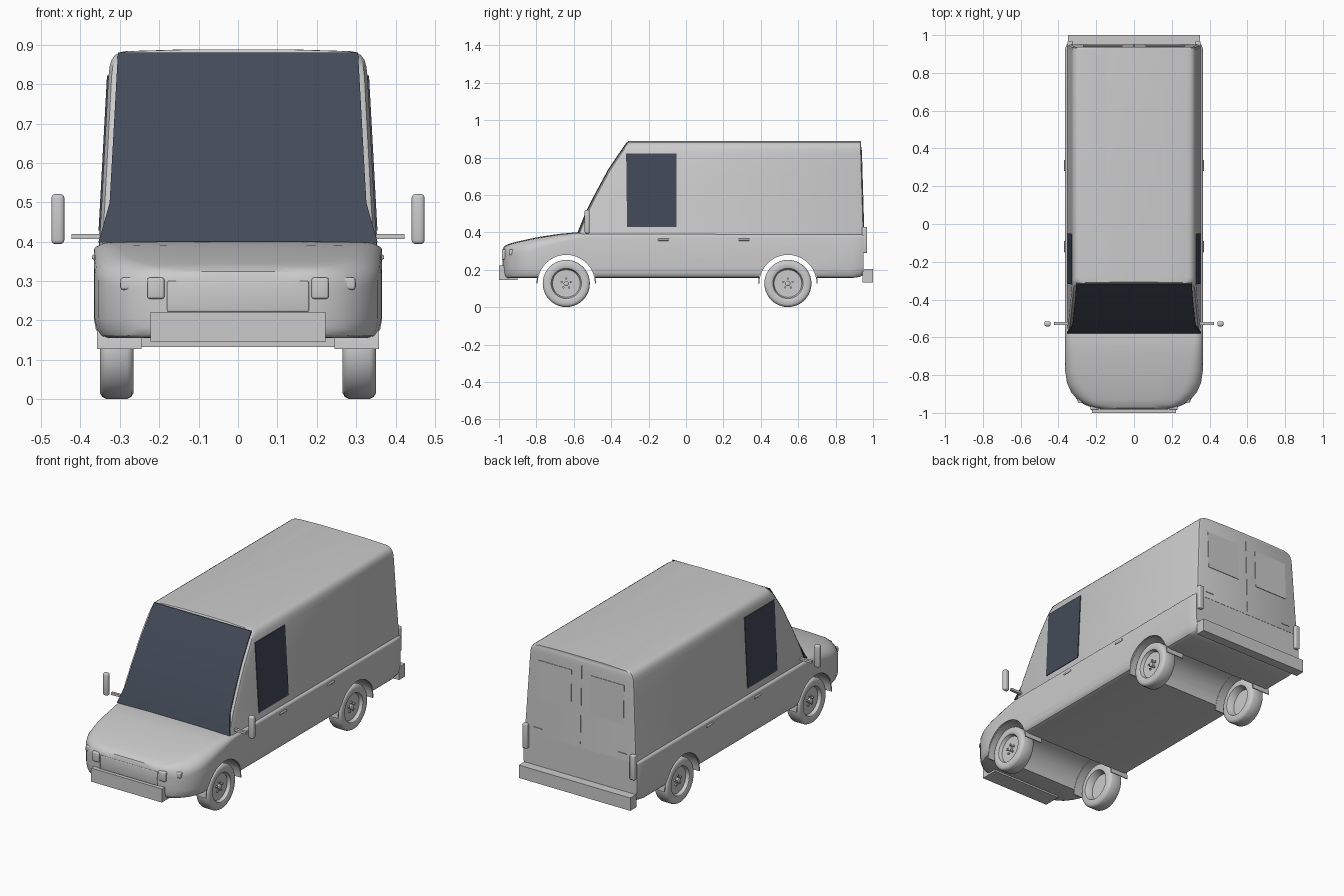
import bpy, bmesh, math
from mathutils import Vector

if "Cube" in bpy.data.objects:
    bpy.data.objects.remove(bpy.data.objects["Cube"])


def material(name, rgb):
    m = bpy.data.materials.new(name)
    m.diffuse_color = (*rgb, 1)
    m.use_nodes = True
    m.node_tree.nodes["Principled BSDF"].inputs["Base Color"].default_value = m.diffuse_color
    return m


GREY = material("body grey", (0.6, 0.6, 0.6))
GLASS = material("dark glass", (0.057, 0.07, 0.097))


def finish(name, bm, mat=GREY, angle=35):
    bmesh.ops.recalc_face_normals(bm, faces=bm.faces)
    me = bpy.data.meshes.new(name)
    bm.to_mesh(me)
    bm.free()
    me.materials.append(mat)
    ob = bpy.data.objects.new(name, me)
    bpy.context.collection.objects.link(ob)
    smooth(ob, angle)
    return ob


def smooth(ob, angle):
    bpy.ops.object.select_all(action='DESELECT')
    ob.select_set(True)
    bpy.context.view_layer.objects.active = ob
    bpy.ops.object.shade_smooth_by_angle(angle=math.radians(angle))


def loft(name, rings, mat=GREY, angle=35):
    """Skin closed rings of equal length and cap both ends."""
    bm = bmesh.new()
    vs = [[bm.verts.new(p) for p in r] for r in rings]
    n = len(rings[0])
    for a, b in zip(vs, vs[1:]):
        for i in range(n):
            j = (i + 1) % n
            bm.faces.new((a[i], a[j], b[j], b[i]))
    bm.faces.new(vs[0])
    bm.faces.new(vs[-1])
    return finish(name, bm, mat, angle)


def box(name, x, y, z, bevel=0, mat=GREY):
    bm = bmesh.new()
    bmesh.ops.create_cube(bm, size=1)
    for v in bm.verts:
        v.co = Vector([(r[0] + r[1]) / 2 + c * (r[1] - r[0]) for r, c in zip((x, y, z), v.co)])
    if bevel:
        bmesh.ops.bevel(bm, geom=bm.edges[:], offset=bevel, segments=3, profile=0.5, affect='EDGES')
    return finish(name, bm, mat)


def lathe(name, profile, y, z, s=1, n=40):
    """Spin (x, radius) points about an axis parallel to x."""
    return loft(name, [[(s * x, y + r * math.cos(2 * math.pi * i / n), z + r * math.sin(2 * math.pi * i / n))
                        for i in range(n)] for x, r in profile])


def interp(table, t):
    for (a, p), (b, q) in zip(table, table[1:]):
        if t <= b:
            return p + (q - p) * (t - a) / (b - a)
    return table[-1][1]


# Lower body: cross-sections along y (y, half width, bottom, top, shoulder radius)
def section(y, w, b, t, r):
    half = [(w - 0.035, b), (w - 0.016, b + 0.006), (w - 0.005, b + 0.022), (w, b + 0.05)]
    for k in range(6):
        a = math.pi / 2 * k / 5
        half.append((w - r + r * math.cos(a), t - 0.75 * r + 0.75 * r * math.sin(a)))
    half += [(w * 0.4, t + 0.003)]
    return [(x, y, z) for x, z in half] + [(-x, y, z) for x, z in reversed(half)]


body = loft("lower_body", [section(*s) for s in [
    (-0.980, 0.17, 0.175, 0.305, 0.04), (-0.973, 0.22, 0.163, 0.322, 0.06),
    (-0.955, 0.265, 0.157, 0.333, 0.07), (-0.930, 0.300, 0.155, 0.341, 0.08),
    (-0.890, 0.333, 0.155, 0.351, 0.08), (-0.840, 0.355, 0.155, 0.362, 0.08),
    (-0.780, 0.364, 0.155, 0.374, 0.075), (-0.680, 0.366, 0.155, 0.389, 0.06),
    (-0.580, 0.366, 0.155, 0.398, 0.04), (-0.540, 0.366, 0.155, 0.392, 0.02),
    (0.880, 0.366, 0.155, 0.390, 0.02), (0.930, 0.364, 0.162, 0.390, 0.02),
    (0.950, 0.357, 0.175, 0.390, 0.02)]])

# Wheel wells cut across the full width
AXLES = (-0.64, 0.545)
HUB_Z = 0.127
for y in AXLES:
    cutter = lathe("well_cutter", [(-0.5, 0.155), (0.5, 0.155)], y, HUB_Z, n=48)
    mod = body.modifiers.new("well", 'BOOLEAN')
    mod.operation, mod.solver, mod.object = 'DIFFERENCE', 'EXACT', cutter
    bpy.context.view_layer.objects.active = body
    bpy.ops.object.modifier_apply(modifier=mod.name)
    bpy.data.objects.remove(cutter)
smooth(body, 35)

# Upper body: horizontal rings with a raked front and a rounded roof edge
FRONT = [(0.38, -0.583), (0.5, -0.535), (0.6, -0.485), (0.73, -0.415), (0.82, -0.355), (0.89, -0.307)]
WIDTH = [(0.38, 0.353), (0.5, 0.346), (0.82, 0.329), (0.845, 0.326), (0.862, 0.321),
         (0.874, 0.312), (0.881, 0.300), (0.884, 0.285), (0.888, 0.15)]


def back_y(z):
    return 0.951 - 0.03 * (z - 0.39)


def cabin_ring(z):
    w, f, b = interp(WIDTH, z), interp(FRONT, z), back_y(z)
    half = [(w - 0.022, f), (w - 0.008, f + 0.008), (w, f + 0.03), (w, b - 0.015), (w - 0.004, b - 0.004), (w - 0.015, b)]
    return [(x, y, z) for x, y in half] + [(-x, y, z) for x, y in reversed(half)]


loft("upper_body", [cabin_ring(z) for z in (0.38, 0.5, 0.6, 0.73, 0.82, 0.845, 0.862, 0.874, 0.881, 0.884, 0.888)])

# Windshield: thin sheet following the rake
SCREEN = [(0.398, 0.355), (0.43, 0.345), (0.5, 0.326), (0.88, 0.305)]
rings = []
for z in (0.398, 0.43, 0.5, 0.6, 0.73, 0.82, 0.88):
    w, f = interp(SCREEN, z), interp(FRONT, z)
    rings.append([(-w, f - 0.005, z), (w, f - 0.005, z), (w, f + 0.003, z), (-w, f + 0.003, z)])
loft("windshield", rings, GLASS)

# Rear doors: two raised panes and a centre seam
for s, n in ((1, "right"), (-1, "left")):
    rings = []
    for z in (0.58, 0.80):
        y = back_y(z)
        rings.append([(s * 0.06, y - 0.002, z), (s * 0.27, y - 0.002, z), (s * 0.27, y + 0.003, z), (s * 0.06, y + 0.003, z)])
    loft("rear_pane_" + n, rings)
rings = [[(x, back_y(z) + d, z) for x, d in ((-0.003, -0.002), (0.003, -0.002), (0.003, 0.003), (-0.003, 0.003))]
         for z in (0.40, 0.84)]
loft("rear_door_seam", rings)

# Bumpers
box("front_bumper", (-0.222, 0.222), (-1.0, -0.9), (0.145, 0.222))
box("rear_bumper", (-0.35, 0.35), (0.945, 1.0), (0.132, 0.205))
box("grille_lip", (-0.18, 0.18), (-0.982, -0.95), (0.222, 0.300), 0.004)

for s, n in ((1, "right"), (-1, "left")):
    def span(a, b):
        return (a, b) if s > 0 else (-b, -a)

    # Side window
    rings = []
    for z, y0, y1 in ((0.428, -0.315, -0.05), (0.822, -0.32, -0.052)):
        w = interp(WIDTH, z)
        rings.append([(s * (w + d), y, z) for d, y in ((-0.004, y0), (0.004, y0), (0.004, y1), (-0.004, y1))])
    loft("side_window_" + n, rings, GLASS)

    # Mirror and its arm
    box("mirror_" + n, span(0.441, 0.474), (-0.542, -0.515), (0.394, 0.521), 0.010)
    box("mirror_arm_" + n, span(0.345, 0.423), (-0.535, -0.520), (0.407, 0.420))

    # Lamps and door handles
    box("headlight_" + n, span(0.187, 0.230), (-0.985, -0.92), (0.255, 0.309), 0.006)
    box("turn_signal_" + n, span(0.225, 0.298), (-0.945, -0.90), (0.278, 0.309), 0.006)
    box("tail_light_" + n, span(0.322, 0.353), (0.94, 0.969), (0.29, 0.43), 0.006)
    for k, y in enumerate((-0.12, 0.31)):
        box("door_handle_%s_%d" % (n, k), span(0.352, 0.371), (y - 0.03, y + 0.03), (0.355, 0.367), 0.004)
    box("rear_latch_" + n, span(0.24, 0.29), (0.945, 0.954), (0.415, 0.421))

    for k, y in enumerate(AXLES):
        tag = "%s_%s" % (("front", "rear")[k], n)
        # Arch liner
        rings = []
        for i in range(25):
            a = math.pi * i / 24
            rings.append([(s * x, y + r * math.cos(a), HUB_Z + r * math.sin(a))
                          for x, r in ((0.245, 0.153), (0.358, 0.153), (0.358, 0.159), (0.245, 0.159))])
        loft("arch_liner_" + tag, rings)
        # Wheel with dished outer face and hollow inner side
        lathe("wheel_" + tag, [
            (0.326, 0.001), (0.328, 0.074), (0.338, 0.078), (0.346, 0.081), (0.349, 0.088),
            (0.350, 0.112), (0.345, 0.121), (0.335, 0.126), (0.281, 0.126), (0.271, 0.121),
            (0.266, 0.112), (0.266, 0.086), (0.272, 0.082), (0.306, 0.074), (0.306, 0.001)], y, HUB_Z, s)
        # Hub and lug nuts
        lathe("hub_" + tag, [(0.32, 0.014), (0.338, 0.014), (0.341, 0.009)], y, HUB_Z, s, 16)
        for j in range(5):
            a = math.pi / 2 + j * 2 * math.pi / 5
            lathe("lug_%s_%d" % (tag, j), [(0.32, 0.006), (0.335, 0.006)],
                  y + 0.026 * math.cos(a), HUB_Z + 0.026 * math.sin(a), s, 6)
